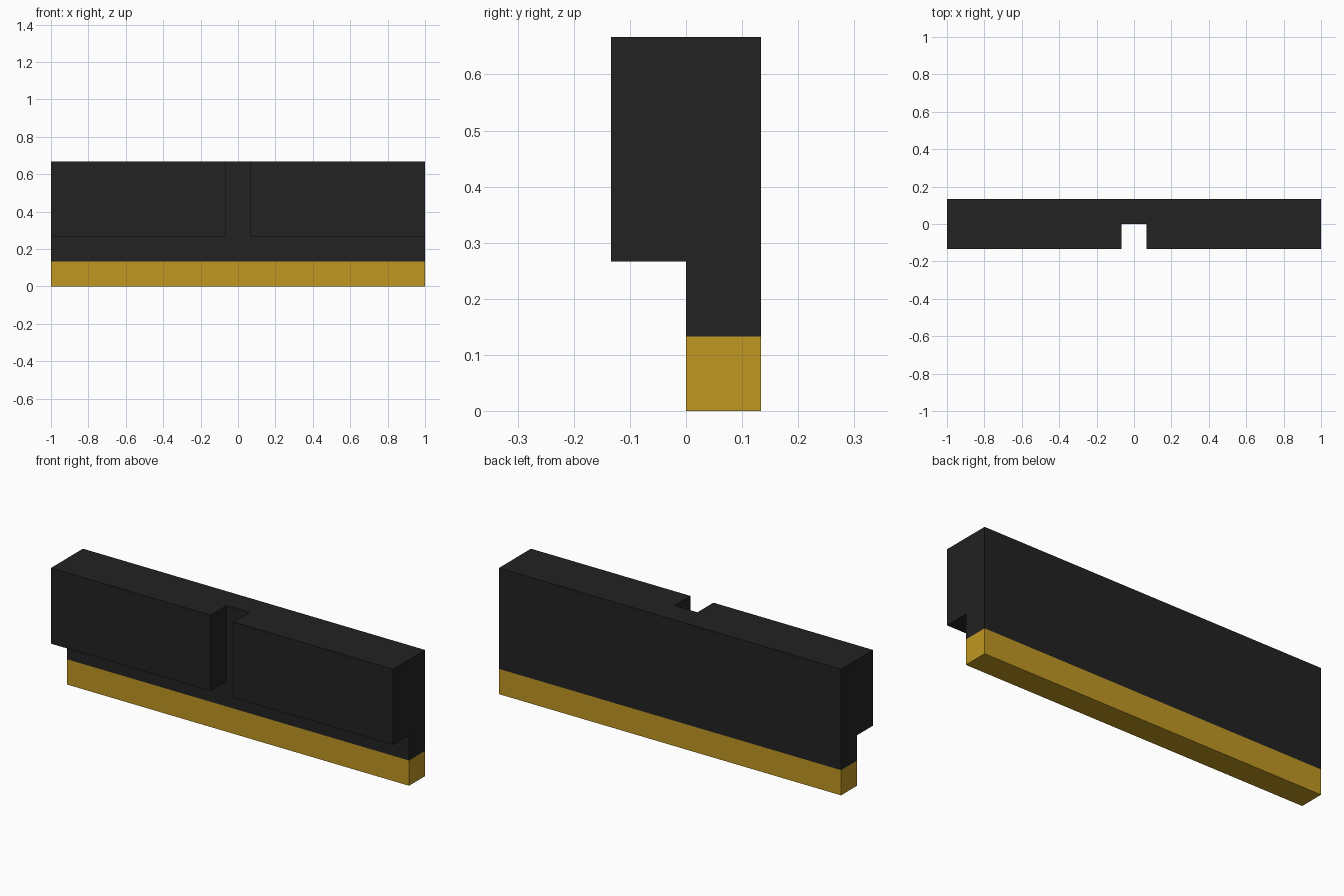
import bpy, bmesh
from mathutils import Vector

if "Cube" in bpy.data.objects:
    bpy.data.objects.remove(bpy.data.objects["Cube"])

U = 2 / 15              # module: bar depth, slot width and strip height
H, HALF = 5 * U, U / 2  # total height, half slot width


def material(name, color):
    m = bpy.data.materials.new(name)
    m.diffuse_color = (*color, 1)
    m.use_nodes = True
    m.node_tree.nodes["Principled BSDF"].inputs["Base Color"].default_value = m.diffuse_color
    return m


bm = bmesh.new()

# Rear slab
bmesh.ops.create_cube(bm, size=1)
for v in bm.verts:
    v.co = Vector((v.co.x * 2, (v.co.y + 0.5) * U, (v.co.z + 0.5) * H))

# Cut lines for the gold strip, the ledge and the slot
for co, no in [((0, 0, U), (0, 0, 1)), ((0, 0, 2 * U), (0, 0, 1)),
               ((-HALF, 0, 0), (1, 0, 0)), ((HALF, 0, 0), (1, 0, 0))]:
    geom = bm.verts[:] + bm.edges[:] + bm.faces[:]
    bmesh.ops.bisect_plane(bm, geom=geom, plane_co=co, plane_no=no)

# Two front blocks pulled forward, leaving the slot between them
bm.normal_update()
front = []
for f in bm.faces:
    c = f.calc_center_median()
    if f.normal.y < -0.9 and c.z > 2 * U and abs(c.x) > HALF:
        front.append(f)
ext = bmesh.ops.extrude_face_region(bm, geom=front)["geom"]
bmesh.ops.translate(bm, vec=(0, -U, 0),
                    verts=[e for e in ext if isinstance(e, bmesh.types.BMVert)])
bmesh.ops.delete(bm, geom=[f for f in front if f.is_valid], context='FACES')
bmesh.ops.recalc_face_normals(bm, faces=bm.faces[:])

# Gold strip along the bottom, black above
for f in bm.faces:
    f.material_index = 1 if f.calc_center_median().z < U else 0

mesh = bpy.data.meshes.new("slotted_bar")
bm.to_mesh(mesh)
bm.free()
mesh.materials.append(material("charcoal black", (0.016, 0.016, 0.016)))
mesh.materials.append(material("gold", (0.53, 0.31, 0.017)))
bpy.context.collection.objects.link(bpy.data.objects.new("slotted_bar", mesh))
